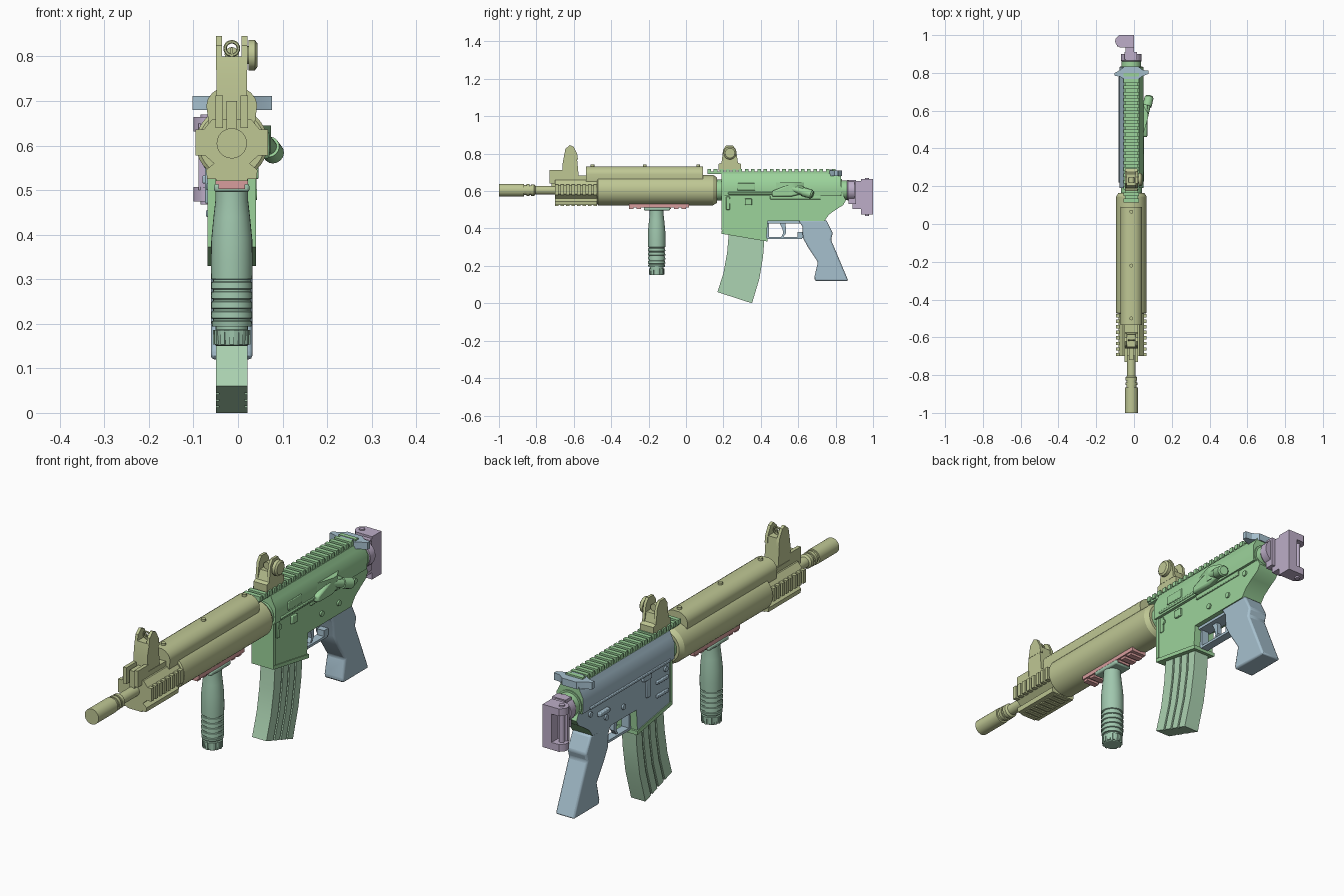
import bpy, bmesh, math
from mathutils import Vector

C = -0.014   # x of the centre line
AZ = 0.605   # height of the bore axis


def mat(name, r, g, b):
    m = bpy.data.materials.new(name)
    lin = [((c / 255 + 0.055) / 1.055) ** 2.4 for c in (r, g, b)]
    m.diffuse_color = (*lin, 1)
    return m


OLIVE = mat("olive", 191, 199, 148)
GREEN = mat("green", 156, 211, 155)
MINT = mat("mint", 172, 211, 178)
SAGE = mat("sage", 160, 199, 174)
BLUE = mat("grey_blue", 166, 192, 206)
PURPLE = mat("mauve", 189, 174, 200)
PINK = mat("pink", 216, 158, 157)


def finish(name, bm, m, bevel=0, left=None):
    bmesh.ops.recalc_face_normals(bm, faces=bm.faces)
    bm.normal_update()
    if left:  # second colour on the faces that look left
        for f in bm.faces:
            f.material_index = int(f.normal.x < -0.3)
    me = bpy.data.meshes.new(name)
    bm.to_mesh(me)
    bm.free()
    ob = bpy.data.objects.new(name, me)
    bpy.context.collection.objects.link(ob)
    me.materials.append(m)
    if left:
        me.materials.append(left)
    if bevel:
        b = ob.modifiers.new("bevel", 'BEVEL')
        b.width, b.segments, b.limit_method = bevel, 2, 'ANGLE'
    bpy.ops.object.select_all(action='DESELECT')
    ob.select_set(True)
    bpy.context.view_layer.objects.active = ob
    bpy.ops.object.shade_smooth_by_angle(angle=math.radians(32))
    return ob


def add_prism(bm, pts, a, b, axis):
    place = {'x': lambda p, t: (C + t, p[0], p[1]),
             'y': lambda p, t: (C + p[0], t, p[1]),
             'z': lambda p, t: (C + p[0], p[1], t)}[axis]
    lo = [bm.verts.new(place(p, a)) for p in pts]
    hi = [bm.verts.new(place(p, b)) for p in pts]
    bm.faces.new(lo)
    bm.faces.new(hi)
    n = len(pts)
    for i in range(n):
        bm.faces.new((lo[i], lo[(i + 1) % n], hi[(i + 1) % n], hi[i]))


def prism(name, pts, a, b, m, axis='x', **kw):
    bm = bmesh.new()
    add_prism(bm, pts, a, b, axis)
    return finish(name, bm, m, **kw)


def boxes(name, items, m, **kw):
    """items: (x0, x1, y0, y1, z0, z1), x measured from the centre line"""
    bm = bmesh.new()
    for x0, x1, y0, y1, z0, z1 in items:
        add_prism(bm, [(y0, z0), (y1, z0), (y1, z1), (y0, z1)], x0, x1, 'x')
    return finish(name, bm, m, **kw)


def lathe(name, origin, direction, prof, m, n=24):
    bm = bmesh.new()
    q = Vector(direction).to_track_quat('Z', 'Y')
    o = Vector(origin) + Vector((C, 0, 0))
    rings = [[bm.verts.new(o + q @ Vector((r * math.cos(2 * math.pi * i / n),
              r * math.sin(2 * math.pi * i / n), t))) for i in range(n)] for t, r in prof]
    for A, B in zip(rings, rings[1:]):
        for i in range(n):
            bm.faces.new((A[i], A[(i + 1) % n], B[(i + 1) % n], B[i]))
    bm.faces.new(rings[0])
    bm.faces.new(rings[-1])
    return finish(name, bm, m)


def sym(half):
    return half + [(-x, z) for x, z in reversed(half)]


ALONG = (0, 1, 0)
# barrel and muzzle
lathe("barrel", (0, 0, AZ), ALONG, [(-1, .034), (-.865, .034), (-.865, .027), (-.852, .027),
      (-.852, .032), (-.838, .032), (-.838, .026), (-.828, .026), (-.828, .031), (-.812, .031),
      (-.805, .023), (-.4, .023)], OLIVE)
# round handguard and its upper cover
lathe("handguard", (0, 0, AZ), ALONG, [(-.475, .074), (-.47, .081), (.145, .081),
      (.165, .068), (.165, .05)], OLIVE, 40)
cover = [(.052, .65), (.057, .69)] + [(.057 * math.cos(a), .69 + .044 * math.sin(a))
         for a in (.35, .7, 1.0, 1.25)]
prism("upper_cover", sym(cover), -.535, .09, OLIVE, 'y')
for i, y in enumerate((-.5, -.22, .065)):
    lathe("cover_bolt_%d" % i, (0, y, .728), (0, 0, 1), [(0, .01), (.013, .01)], OLIVE, 12)

# front rail block with teeth on the sides and bottom
core = [(.03, .525), (.055, .525), (.058, .545), (.04, .56), (.068, .585), (.068, .63),
        (.043, .66)]
prism("rail_block", sym(core), -.7, -.475, OLIVE, 'y')
teeth = []
for i in range(8):
    y = -.7 + i * .0293
    teeth += [(s * .06, s * .081, y, y + .018, .578, .636) for s in (1, -1)]
    teeth.append((-.035, .035, y, y + .018, .52, .54))
boxes("rail_teeth", teeth, OLIVE)

# front sight: gas block, tower, ears and ringed post
boxes("gas_block", [(-.036, -.02, -.73, -.655, .64, .712), (.02, .036, -.73, -.655, .64, .712),
      (-.012, .012, -.72, -.655, .62, .70), (-.036, .036, -.66, -.52, .64, .682)], OLIVE)
prism("sight_tower", [(-.66, .66), (-.66, .745), (-.65, .80), (-.585, .80), (-.572, .66)],
      -.034, .034, OLIVE)
for s, side in ((1, "right"), (-1, "left")):
    prism("front_sight_ear_" + side, [(-.655, .77), (-.645, .825), (-.622, .846), (-.602, .838),
          (-.582, .80), (-.578, .77)], s * .022, s * .035, OLIVE)
bpy.ops.mesh.primitive_torus_add(location=(C, -.615, .818), rotation=(math.pi / 2, 0, 0),
    major_radius=.015, minor_radius=.004, major_segments=20, minor_segments=6)
ring = bpy.context.object
ring.name = "front_sight_ring"
ring.data.materials.append(OLIVE)
boxes("front_sight_post", [(-.003, .003, -.618, -.612, .79, .82)], OLIVE)

# rear sight: base, ears, aperture and knob
prism("rear_sight_base", [(.175, .71), (.175, .745), (.19, .752), (.205, .79), (.265, .79),
      (.275, .752), (.295, .745), (.295, .71)], -.033, .033, OLIVE)
for s, side in ((1, "right"), (-1, "left")):
    prism("rear_sight_ear_" + side, [(.19, .75), (.198, .82), (.215, .845), (.25, .845),
          (.268, .82), (.278, .75)], s * .022, s * .034, OLIVE)
lathe("rear_aperture", (0, .22, .805), ALONG, [(0, .016), (.025, .016)], OLIVE, 16)
lathe("rear_sight_knob", (.03, .235, .803), (1, 0, 0), [(0, .02), (.008, .02), (.008, .034),
      (.022, .034), (.028, .026)], OLIVE, 20)

# accessory rail and foregrip
boxes("lower_rail", [(-.036, .036, -.305, .015, .513, .53)] +
      [(-.03, .03, -.305 + i * .04, -.28 + i * .04, .503, .515) for i in range(8)], PINK)
boxes("foregrip_mount", [(-.04, .04, -.225, -.085, .496, .514)], SAGE, bevel=.006)
prof = [(.15, .034), (.152, .037), (.185, .041), (.187, .036), (.194, .036), (.194, .044)]
for i in range(5):  # grip grooves
    z = .205 + i * .022
    prof += [(z, .0455), (z + .002, .042), (z + .006, .042), (z + .008, .0465)]
prof += [(.34, .047), (.39, .046), (.44, .041), (.475, .037), (.505, .037)]
lathe("foregrip", (0, -.157, 0), (0, 0, 1), prof, SAGE, 28)
bm = bmesh.new()
for i in range(12):  # ribs of the end cap
    a = i * math.pi / 6
    u, v = Vector((math.cos(a), math.sin(a))), Vector((-math.sin(a), math.cos(a)))
    pts = [Vector((0, -.157)) + u * r + v * w for r, w in
           ((.03, -.005), (.042, -.005), (.042, .005), (.03, .005))]
    add_prism(bm, pts, .153, .186, 'z')
finish("foregrip_cap_ribs", bm, SAGE)

# upper receiver, its left faces blue
upper = [(.062, .575), (.064, .60), (.064, .645), (.05, .672), (.04, .695)]
prism("upper_receiver", sym(upper), .19, .83, GREEN, 'y', left=BLUE)
lathe("barrel_nut", (0, 0, AZ), ALONG, [(.155, .056), (.2, .056)], GREEN)
lathe("rear_ring", (0, 0, AZ), ALONG, [(.80, .06), (.835, .06), (.835, .052), (.862, .052)], GREEN)
boxes("top_rail", [(-.034, .034, .115, .80, .69, .706)] +
      [(-.041, .041, .115 + i * .0333, .134 + i * .0333, .697, .718) for i in range(21)], GREEN)

# lower receiver with magazine well
prism("lower_receiver", [(.195, .58), (.195, .385), (.43, .347), (.437, .44), (.74, .44),
      (.765, .475), (.805, .503), (.84, .525), (.855, .55), (.83, .60), (.195, .60)],
      -.05, .05, GREEN, left=BLUE)
prism("well_lip", [(.19, .388), (.19, .372), (.437, .33), (.437, .347)], -.054, .054, GREEN)
boxes("well_front_edge", [(-.054, .054, .19, .205, .388, .58)], GREEN)

# right side details
boxes("port_cover", [(.06, .068, .225, .475, .583, .594), (.06, .068, .275, .37, .603, .642),
      (.045, .06, .315, .352, .525, .56), (.045, .057, .45, .72, .555, .575),
      (.045, .056, .215, .235, .50, .57)], GREEN, bevel=.003)
prism("shell_deflector", [(.064, .48), (.088, .56), (.088, .585), (.064, .63)], .585, .645,
      GREEN, 'z')
lathe("forward_assist", (.062, .53, .625), (.034, .15, -.045), [(0, .018), (.10, .018),
      (.10, .024), (.15, .024), (.158, .018)], GREEN, 16)
prism("assist_housing", [(.46, .57), (.46, .60), (.55, .635), (.63, .625), (.64, .59),
      (.56, .57)], .055, .085, GREEN, bevel=.008)
for i, (y, z) in enumerate(((.235, .545), (.53, .49), (.65, .49), (.76, .545))):
    lathe("pin_right_%d" % i, (.045, y, z), (1, 0, 0), [(0, .012), (.012, .012)], GREEN, 14)
    lathe("pin_left_%d" % i, (-.045, y, z), (-1, 0, 0), [(0, .012), (.012, .012)], BLUE, 14)

# left side controls
boxes("left_controls", [(-.06, -.045, .35, .375, .47, .58), (-.063, -.045, .345, .40, .55, .585),
      (-.058, -.045, .22, .30, .44, .455), (-.058, -.045, .22, .30, .50, .515),
      (-.066, -.045, .64, .71, .515, .533), (-.068, -.06, .22, .78, .575, .588)],
      BLUE, bevel=.003)

# charging handle
prism("charging_handle", [(-.088, .785), (-.088, .80), (-.06, .815), (-.035, .835), (.035, .835),
      (.06, .815), (.09, .812), (.09, .795), (.055, .78), (.035, .765), (-.035, .765),
      (-.06, .78)], .68, .711, BLUE, 'z')
boxes("handle_spine", [(-.03, .03, .77, .80, .70, .716)], BLUE)

# trigger, guard and pistol grip
boxes("trigger_guard", [(-.018, .018, .43, .62, .343, .354), (-.018, .018, .43, .443, .35, .45),
      (-.03, .03, .435, .62, .428, .445), (-.018, .018, .595, .625, .35, .38)], BLUE)
prism("trigger", [(.50, .43), (.515, .40), (.52, .375), (.51, .355), (.52, .355), (.535, .375),
      (.535, .40), (.53, .43)], -.01, .01, BLUE)
prism("pistol_grip", [(.60, .445), (.75, .445), (.785, .375), (.775, .34), (.868, .12),
      (.69, .12), (.685, .135), (.705, .22), (.652, .30), (.625, .35), (.622, .41)],
      -.047, .046, BLUE, bevel=.012)

# curved magazine: front and rear edge curves, blended by u
FRONT = [(.23, .39), (.22, .27), (.20, .16), (.168, .06)]
REAR = [(.422, .38), (.412, .25), (.392, .13), (.353, 0)]


def mag_strip(u0, u1):
    edge = [[(f[0] + (r[0] - f[0]) * u, f[1] + (r[1] - f[1]) * u)
             for f, r in zip(FRONT, REAR)] for u in (u0, u1)]
    return edge[0] + edge[1][::-1]


prism("magazine", mag_strip(0, 1), -.029, .029, MINT)
bm = bmesh.new()
for u0, u1 in ((0, .26), (.31, .50), (.55, .74), (.79, 1)):
    add_prism(bm, mag_strip(u0, u1), -.035, .035, 'x')
finish("magazine_ribs", bm, MINT)

# rear hinge: collar, plate, two knuckles and a pin
lathe("hinge_collar", (0, 0, AZ), ALONG, [(.855, .048), (.865, .055), (.90, .055)], PURPLE)
boxes("hinge_plate", [(-.03, .014, .89, 1.0, .505, .655), (-.075, -.03, .94, .955, .50, .65),
      (-.035, .03, .87, .91, .53, .66)], PURPLE)
knuckle = [(.014, .935), (.014, 1.0), (-.065, 1.0)] + [(-.055 - .031 * math.sin(a),
           .9675 + .0325 * math.cos(a)) for a in (.5, 1.1, 1.57, 2.1, 2.7)] + [(-.06, .935)]
prism("hinge_knuckle_top", knuckle, .632, .664, PURPLE, 'z')
prism("hinge_knuckle_bottom", knuckle, .475, .507, PURPLE, 'z')
lathe("hinge_pin", (-.058, .968, .468), (0, 0, 1), [(0, .012), (.202, .012)], PURPLE, 14)
